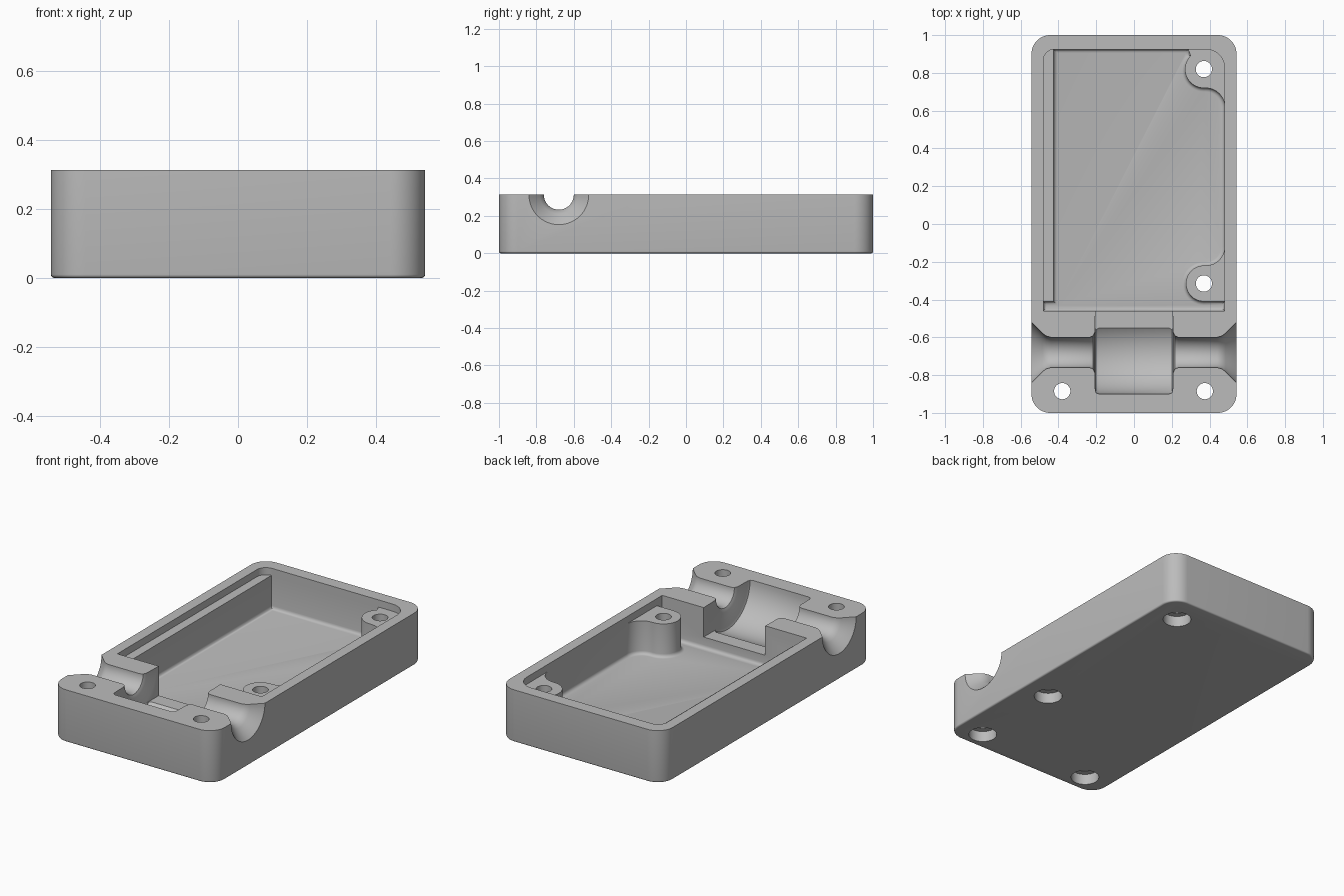
import bpy, bmesh
from math import sin, cos, radians, pi
from mathutils import Matrix

if "Cube" in bpy.data.objects:
    bpy.data.objects.remove(bpy.data.objects["Cube"], do_unlink=True)

W, L, H = 0.543, 1.0, 0.313      # half width, half length, height
FLOOR, LEDGE = 0.07, 0.27        # cavity floor, top of bosses and rail
IN, BACK, FRONT = 0.48, 0.925, -0.46
TROUGH_Y = -0.68

grey = bpy.data.materials.new("plain grey")
grey.use_nodes = True
grey.diffuse_color = (0.5, 0.5, 0.5, 1)
grey.node_tree.nodes["Principled BSDF"].inputs["Base Color"].default_value = (0.5, 0.5, 0.5, 1)


def arc(cx, cy, r, a, b, n=12):
    steps = [radians(a + (b - a) * i / n) for i in range(n + 1)]
    return [(cx + r * cos(t), cy + r * sin(t)) for t in steps]


def finish(bm, name):
    bmesh.ops.recalc_face_normals(bm, faces=bm.faces[:])
    mesh = bpy.data.meshes.new(name)
    bm.to_mesh(mesh)
    bm.free()
    mesh.materials.append(grey)
    ob = bpy.data.objects.new(name, mesh)
    bpy.context.collection.objects.link(ob)
    return ob


def prism(name, outline, z0, z1, bevel=0, matrix=None):
    """Extrude an outline upward, optionally rounding its bottom edge."""
    bm = bmesh.new()
    face = bm.faces.new([bm.verts.new((x, y, z0)) for x, y in outline])
    top = bmesh.ops.extrude_face_region(bm, geom=[face], use_keep_orig=True)
    for v in top["geom"]:
        if isinstance(v, bmesh.types.BMVert):
            v.co.z = z1
    bmesh.ops.recalc_face_normals(bm, faces=bm.faces[:])
    if bevel:
        edges = [e for e in bm.edges if all(abs(v.co.z - z0) < 1e-5 for v in e.verts)]
        bmesh.ops.bevel(bm, geom=edges, offset=bevel, segments=4, profile=0.5, affect="EDGES")
    if matrix:
        bm.transform(matrix)
    return finish(bm, name)


def lathe(name, profile, matrix, n=64):
    """Revolve (height, radius) pairs about z, then place the solid."""
    bm = bmesh.new()
    rings = [[bm.verts.new((r * cos(2 * pi * i / n), r * sin(2 * pi * i / n), h))
              for i in range(n)] for h, r in profile]
    for a, b in zip(rings, rings[1:]):
        for i in range(n):
            j = (i + 1) % n
            bm.faces.new((a[i], a[j], b[j], b[i]))
    bm.faces.new(rings[0])
    bm.faces.new(rings[-1])
    bm.transform(matrix)
    return finish(bm, name)


# Outer block with rounded corners
r = 0.1
block = (arc(W - r, L - r, r, 0, 90) + arc(r - W, L - r, r, 90, 180)
         + arc(r - W, r - L, r, 180, 270) + arc(W - r, r - L, r, 270, 360))
body = prism("enclosure_base", block, 0, H, bevel=0.01)

cutters = []

# Shallow recess above the bosses and side rail
recess = ([(-IN, FRONT), (IN, FRONT)] + arc(IN - 0.1, BACK - 0.1, 0.1, 0, 90)
          + arc(0.06 - IN, BACK - 0.06, 0.06, 90, 180))
cutters.append(prism("recess_cutter", recess, LEDGE, H + 0.1))

# Deep cavity, leaving the two screw bosses and the rail standing
GAP = -0.41
cavity = [(-IN, FRONT), (IN, FRONT), (IN, GAP)]
cavity += arc(0.37, -0.315, 0.095, 270, 90, 20)
cavity += arc(IN - 0.1, -0.12, 0.1, 270, 360)
cavity += arc(IN - 0.1, 0.62, 0.1, 0, 90)
cavity += arc(0.37, 0.82, 0.1, 270, 135, 16)
cavity += [(0.287, BACK), (-0.425, BACK), (-0.425, GAP), (-IN, GAP)]
cutters.append(prism("cavity_cutter", cavity, FLOOR, H + 0.1, bevel=0.02))

# Stepped cross trough with flared ends
half = [(0.6, 0.217), (0.485, 0.102), (0.465, 0.087), (0.44, 0.08), (0.235, 0.08),
        (0.216, 0.088), (0.207, 0.108), (0.205, 0.2), (0.2, 0.214), (0.186, 0.22)]
trough = half + [(-h, rad) for h, rad in reversed(half)]
place = Matrix.Translation((0, TROUGH_Y, H)) @ Matrix.Rotation(pi / 2, 4, "Y")
cutters.append(lathe("trough_cutter", trough, place))

# Passage from the trough into the cavity
px = 0.2045
passage = [(-px, TROUGH_Y), (px, TROUGH_Y), (px, FRONT + 0.03), (-px, FRONT + 0.03)]
cutters.append(prism("passage_cutter", passage, 0.136, H + 0.1))

# Screw holes, counterbored from below
for x, y in [(-0.38, -0.885), (0.375, -0.885), (0.37, -0.315), (0.37, 0.82)]:
    bore = [(-0.1, 0.079), (0.065, 0.079), (0.065, 0.043), (H + 0.1, 0.043)]
    cutters.append(lathe("screw_hole_cutter", bore, Matrix.Translation((x, y, 0)), 40))

# Finger notch on the side rim
notch = ([(0.08, H + 0.05)] + [(-0.18, H + 0.05)]
         + arc(-0.155, 0.315, 0.025, 180, 270, 5) + arc(0.055, 0.315, 0.025, 270, 360, 5))
to_side = Matrix(((0, 0, 1, 0), (1, 0, 0, 0), (0, 1, 0, 0), (0, 0, 0, 1)))
cutters.append(prism("notch_cutter", notch, W - 0.018, W + 0.1, matrix=to_side))

# Cut everything out of the block
bpy.context.view_layer.objects.active = body
for c in cutters:
    c.hide_render = True
    mod = body.modifiers.new("cut", "BOOLEAN")
    mod.operation, mod.solver, mod.object = "DIFFERENCE", "EXACT", c
    bpy.ops.object.modifier_apply(modifier=mod.name)
    bpy.data.objects.remove(c, do_unlink=True)

# Smooth curves, crisp edges
bpy.ops.object.select_all(action="DESELECT")
body.select_set(True)
bpy.ops.object.shade_smooth_by_angle(angle=radians(30))
